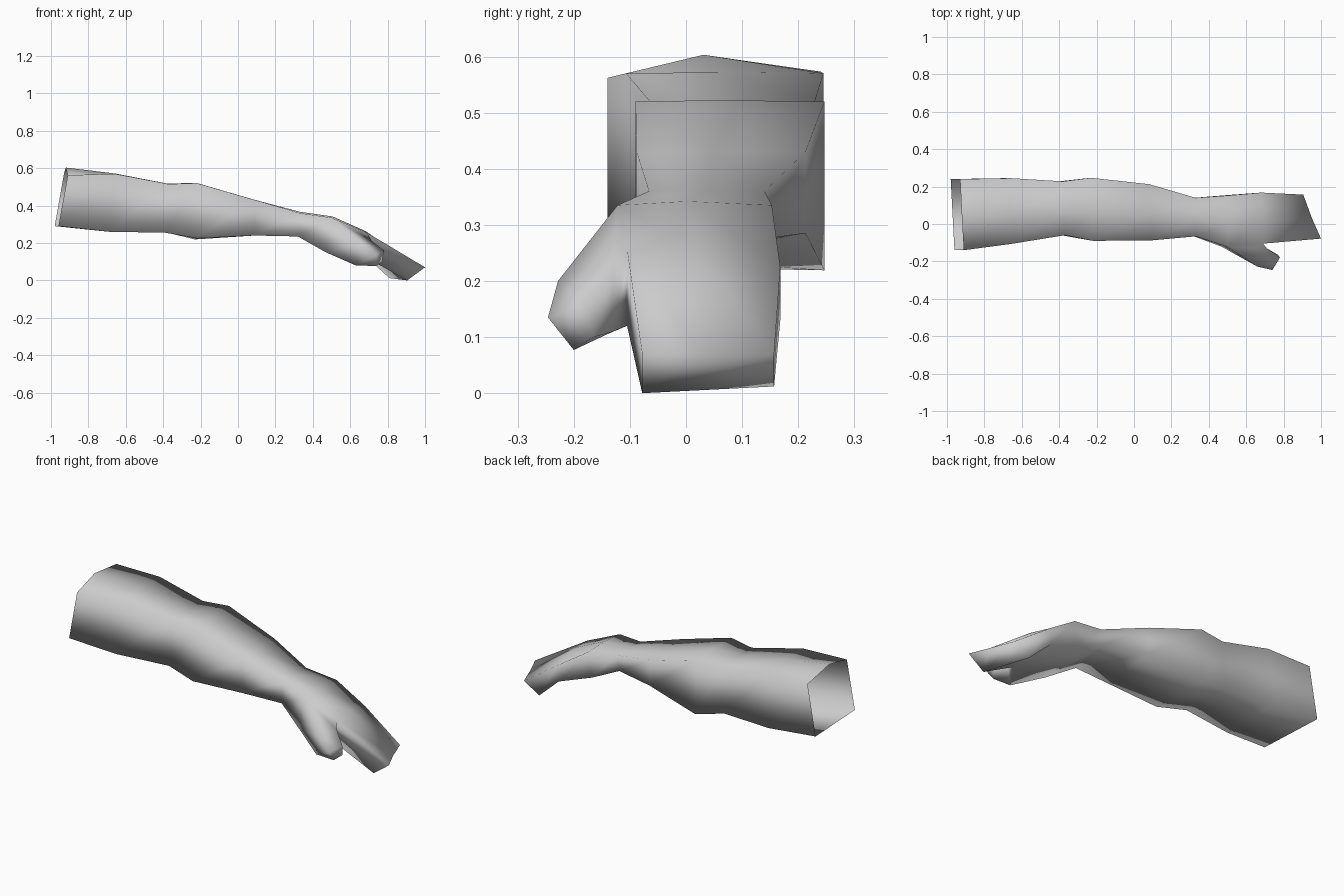
import bpy
import bmesh

cube = bpy.data.objects.get("Cube")
if cube:
    bpy.data.objects.remove(cube, do_unlink=True)

# One flat colour for the whole arm
grey = bpy.data.materials.new("light_grey")
grey.use_nodes = True
colour = (0.6, 0.6, 0.6, 1.0)
grey.diffuse_color = colour
grey.node_tree.nodes["Principled BSDF"].inputs["Base Color"].default_value = colour


def section(x_front, x_back, slant, y_front, y_back, z_front, z_mid, z_back,
            low_front, low_back):
    """Five-sided ring: front top, ridge, back top, back bottom, front bottom."""
    return [
        (x_front, y_front, z_front),
        ((x_front + x_back) / 2, y_front * 0.55 + y_back * 0.45, z_mid),
        (x_back, y_back, z_back),
        (x_back + slant, y_back, low_back),
        (x_front + slant, y_front, low_front),
    ]


# Cross-sections from the open shoulder to the finger ends
sections = [
    (-0.91, -0.93, -0.05, -0.14, 0.24, 0.562, 0.603, 0.573, 0.29, 0.29),  # shoulder
    (-0.66, -0.66, -0.03, -0.107, 0.245, 0.57, 0.572, 0.57, 0.26, 0.262),
    (-0.37, -0.38, -0.02, -0.06, 0.228, 0.515, 0.517, 0.515, 0.255, 0.26),
    (-0.22, -0.23, 0.00, -0.09, 0.247, 0.52, 0.522, 0.52, 0.225, 0.219),  # elbow
    (0.09, 0.08, 0.00, -0.088, 0.213, 0.43, 0.432, 0.43, 0.24, 0.285),
    (0.33, 0.33, -0.01, -0.066, 0.14, 0.36, 0.367, 0.36, 0.235, 0.275),   # wrist
    (0.50, 0.51, -0.03, -0.122, 0.153, 0.335, 0.342, 0.335, 0.15, 0.20),
    (0.69, 0.68, 0.00, -0.105, 0.168, 0.255, 0.262, 0.225, 0.12, 0.13),   # knuckles
    (1.00, 0.905, -0.095, -0.078, 0.157, 0.07, 0.072, 0.07, 0.0, 0.012),  # finger ends
]

# Thumb rings: outer top, inner top, inner bottom, outer bottom
thumb_rings = [
    [(0.66, -0.228, 0.20), (0.71, -0.13, 0.215), (0.70, -0.13, 0.11), (0.63, -0.20, 0.08)],
    [(0.74, -0.246, 0.135), (0.78, -0.18, 0.16), (0.77, -0.165, 0.10), (0.74, -0.20, 0.077)],
]

bm = bmesh.new()


def add_ring(points):
    return [bm.verts.new(p) for p in points]


def bridge(a, b, skip=()):
    n = len(a)
    for i in range(n):
        if i not in skip:
            bm.faces.new((a[i], a[(i + 1) % n], b[(i + 1) % n], b[i]))


# Arm and hand tube, leaving an opening on the front of the palm for the thumb
rings = [add_ring(section(*s)) for s in sections]
for i in range(len(rings) - 1):
    bridge(rings[i], rings[i + 1], skip=(4,) if i == 6 else ())
bm.faces.new(rings[-1])

# Thumb grown out of the opening
palm, knuckles = rings[6], rings[7]
previous = [palm[0], knuckles[0], knuckles[4], palm[4]]
for points in thumb_rings:
    ring = add_ring(points)
    bridge(previous, ring)
    previous = ring
bm.faces.new(previous)

bmesh.ops.recalc_face_normals(bm, faces=bm.faces[:])
for face in bm.faces:
    face.smooth = True

mesh = bpy.data.meshes.new("arm_and_hand")
bm.to_mesh(mesh)
bm.free()
mesh.materials.append(grey)
arm = bpy.data.objects.new("arm_and_hand", mesh)
bpy.context.collection.objects.link(arm)
